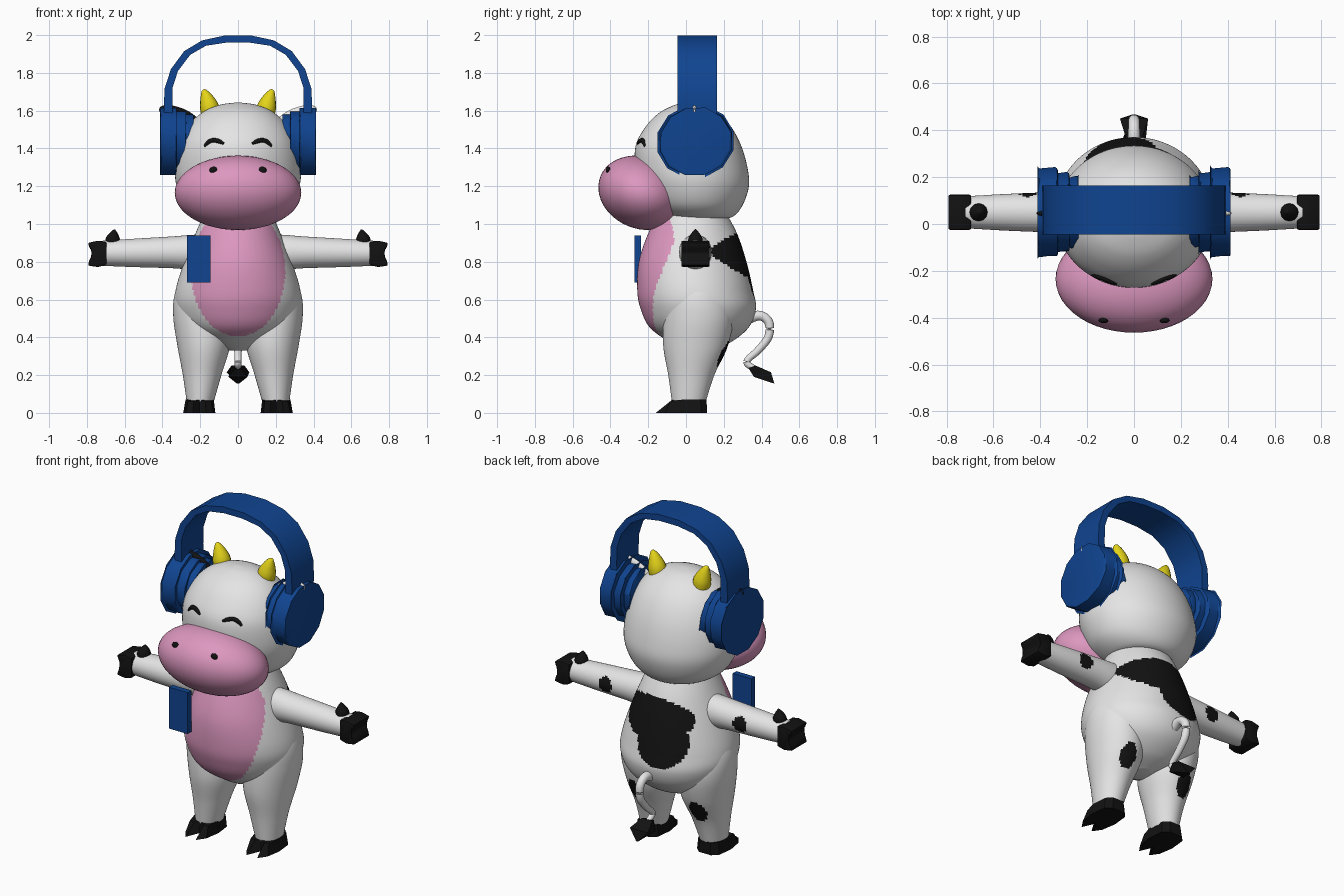
import bpy, bmesh, math
from mathutils import Vector, Matrix

if "Cube" in bpy.data.objects:
    bpy.data.objects.remove(bpy.data.objects["Cube"])


def material(name, rgb):
    m = bpy.data.materials.new(name)
    m.diffuse_color = (*rgb, 1)
    m.use_nodes = True
    m.node_tree.nodes["Principled BSDF"].inputs["Base Color"].default_value = m.diffuse_color
    return m


WHITE = material("white", (0.78, 0.78, 0.78))
BLACK = material("black", (0.006, 0.006, 0.006))
PINK = material("pink", (0.72, 0.31, 0.52))
BLUE = material("blue", (0.005, 0.058, 0.28))
YELLOW = material("yellow", (0.78, 0.66, 0.01))


def finish(name, bm, mats, rule=None, smooth=True, angle=40):
    bmesh.ops.recalc_face_normals(bm, faces=bm.faces)
    if rule:
        for f in bm.faces:
            f.material_index = rule(f.calc_center_median())
    me = bpy.data.meshes.new(name)
    bm.to_mesh(me)
    bm.free()
    ob = bpy.data.objects.new(name, me)
    bpy.context.collection.objects.link(ob)
    for m in mats:
        me.materials.append(m)
    if smooth:
        bpy.ops.object.select_all(action='DESELECT')
        ob.select_set(True)
        bpy.context.view_layer.objects.active = ob
        bpy.ops.object.shade_smooth_by_angle(angle=math.radians(angle))
    return ob


def catmull(rows, steps):
    out = []
    for i in range(len(rows) - 1):
        a, b, c, d = (rows[min(max(i + k, 0), len(rows) - 1)] for k in (-1, 0, 1, 2))
        for s in range(steps):
            t = s / steps
            out.append([0.5 * (2*q + (r-p)*t + (2*p-5*q+4*r-w)*t*t + (3*q-p-3*r+w)*t**3)
                        for p, q, r, w in zip(a, b, c, d)])
    return out + [list(rows[-1])]


def loft(name, rows, mats, rule=None, seg=64, steps=8, place=lambda u, v, t: (u, v, t)):
    """Rows are (t, centre u, centre v, radius u, radius v)."""
    bm = bmesh.new()
    rings = []
    for t, cu, cv, ru, rv in catmull(rows, steps):
        rings.append([bm.verts.new(place(cu + ru * math.cos(2*math.pi*k/seg),
                                         cv + rv * math.sin(2*math.pi*k/seg), t)) for k in range(seg)])
    for a, b in zip(rings, rings[1:]):
        for k in range(seg):
            j = (k + 1) % seg
            bm.faces.new((a[k], a[j], b[j], b[k]))
    bm.faces.new(rings[0])
    bm.faces.new(rings[-1])
    return finish(name, bm, mats, rule)


def prism(name, low, high, mats, bevel=0.0):
    """Solid between two outlines with matching points."""
    bm = bmesh.new()
    a = [bm.verts.new(p) for p in low]
    b = [bm.verts.new(p) for p in high]
    bm.faces.new(a)
    bm.faces.new(b)
    for k in range(len(a)):
        j = (k + 1) % len(a)
        bm.faces.new((a[k], a[j], b[j], b[k]))
    if bevel:
        bmesh.ops.bevel(bm, geom=bm.edges[:], offset=bevel, segments=2, affect='EDGES', profile=0.5)
    return finish(name, bm, mats, angle=35)


def ellipsoid(name, loc, size, mats, rot=(0, 0, 0), seg=48):
    bm = bmesh.new()
    bmesh.ops.create_uvsphere(bm, u_segments=seg, v_segments=seg // 2, radius=1)
    m = Matrix.Translation(loc)
    for ang, ax in zip(rot, 'XYZ'):
        m = m @ Matrix.Rotation(math.radians(ang), 4, ax)
    bm.transform(m @ Matrix.Diagonal((*size, 1)))
    return finish(name, bm, mats, angle=60)


def disc(name, x, r, x0, x1, bevel):
    """Twelve-sided drum lying along x."""
    bm = bmesh.new()
    bmesh.ops.create_cone(bm, cap_ends=True, segments=12, radius1=r, radius2=r, depth=abs(x1 - x0))
    bm.transform(Matrix.Translation(((x0 + x1) / 2, 0.05, 1.437)) @ Matrix.Rotation(math.pi/2, 4, 'Y')
                 @ Matrix.Rotation(math.pi/12, 4, 'Z') @ Matrix.Diagonal((0.95, 1.02, 1, 1)))
    rim = [e for e in bm.edges if abs(e.verts[0].co.x - e.verts[1].co.x) < 1e-4]
    bmesh.ops.bevel(bm, geom=rim, offset=bevel, segments=2, affect='EDGES', profile=0.5)
    return finish(name, bm, [BLUE], angle=35)


def tube(name, pts, mat, steps=8, seg=16):
    """Round tube in space; points are (x, y, z, radius)."""
    rows = catmull(pts, steps)
    bm = bmesh.new()
    rings = []
    for i, r in enumerate(rows):
        d = Vector(rows[min(i+1, len(rows)-1)][:3]) - Vector(rows[max(i-1, 0)][:3])
        q = d.to_track_quat('Z', 'Y')
        rings.append([bm.verts.new(Vector(r[:3]) + q @ Vector((math.cos(2*math.pi*k/seg) * r[3],
                      math.sin(2*math.pi*k/seg) * r[3], 0))) for k in range(seg)])
    for a, b in zip(rings, rings[1:]):
        for k in range(seg):
            bm.faces.new((a[k], a[(k+1) % seg], b[(k+1) % seg], b[k]))
    bm.faces.new(rings[0])
    bm.faces.new(rings[-1])
    return finish(name, bm, [mat], angle=60)


def inside(a, b, ca, cb, ra, rb):
    return ((a - ca) / ra) ** 2 + ((b - cb) / rb) ** 2 < 1


# Torso with pink belly and black back patch
def torso_rule(c):
    if c.y < 0.02 and inside(c.x, c.z, 0, 0.75, 0.25, 0.345):
        return 1
    if c.y > 0.08 and (inside(c.x, c.z, 0.02, 0.83, 0.23, 0.12) or inside(c.x, c.z, -0.06, 0.71, 0.15, 0.14)):
        return 2
    return 0


def fb(z, y0, y1, rx):
    return (z, 0, (y0 + y1) / 2, rx, (y1 - y0) / 2)


loft("torso", [fb(0.33, -0.01, 0.12, 0.05), fb(0.37, -0.08, 0.23, 0.17), fb(0.45, -0.19, 0.33, 0.28),
               fb(0.55, -0.24, 0.37, 0.33), fb(0.65, -0.258, 0.355, 0.33), fb(0.8, -0.25, 0.32, 0.285),
               fb(0.95, -0.2, 0.27, 0.225), fb(1.08, -0.13, 0.2, 0.17)],
     [WHITE, PINK, BLACK], torso_rule, seg=128, steps=12)

# Head
head = loft("head", [fb(1.025, -0.06, 0.18, 0.12), fb(1.04, -0.12, 0.25, 0.2), fb(1.1, -0.2, 0.3, 0.28),
                     fb(1.2, -0.25, 0.333, 0.325), fb(1.3, -0.27, 0.325, 0.333), fb(1.42, -0.265, 0.29, 0.312),
                     fb(1.52, -0.21, 0.235, 0.262), fb(1.59, -0.14, 0.165, 0.19), fb(1.63, -0.06, 0.09, 0.1),
                     fb(1.642, -0.005, 0.025, 0.02)], [WHITE])

# Muzzle and nostrils
muzzle = ellipsoid("muzzle", (0, -0.235, 1.165), (0.335, 0.235, 0.19), [PINK], rot=(-22, 0, 0))


def front_point(ob, x, z):
    hit, loc, _, _ = ob.ray_cast(Vector((x, -2, z)), Vector((0, 1, 0)))
    return loc


bpy.context.view_layer.update()
for s, side in ((1, "right"), (-1, "left")):
    p = front_point(muzzle, 0.13 * s, 1.285)
    ellipsoid(side + "_nostril", p, (0.021, 0.012, 0.019), [BLACK], seg=16)

    # Closed, arched eyes
    arc = []
    for dx, z in ((0.075, 1.425), (0.1, 1.437), (0.13, 1.443), (0.157, 1.432), (0.178, 1.41)):
        q = front_point(head, dx * s, z)
        arc.append((q.x, q.y, q.z, 0.006 if dx in (0.075, 0.178) else 0.012))
    tube(side + "_eye", arc, BLACK, steps=4, seg=8)

    # Horns
    tube(side + "_horn", [(0.14 * s, 0.06, 1.56, 0.048), (0.152 * s, 0.06, 1.62, 0.05),
                          (0.167 * s, 0.06, 1.67, 0.034), (0.18 * s, 0.06, 1.705, 0.014),
                          (0.183 * s, 0.06, 1.712, 0.003)], YELLOW)

    # Ears, mostly behind the headphones
    ellipsoid(side + "_ear", (0.31 * s, 0.045, 1.57), (0.115, 0.02, 0.045),
              [WHITE if s > 0 else BLACK], rot=(0, -22 * s, 0), seg=24)

    # Legs with a patch at the back
    def leg_rule(c, s=s):
        return int(c.y > 0.06 and inside(c.x, c.z, 0.205 * s, 0.31 if s > 0 else 0.28, 0.048, 0.068))
    loft(side + "_leg", [(0.06, 0.2*s, 0.015, 0.072, 0.09), (0.2, 0.19*s, 0.028, 0.102, 0.122),
                         (0.35, 0.182*s, 0.05, 0.138, 0.17), (0.5, 0.19*s, 0.065, 0.152, 0.185),
                         (0.62, 0.185*s, 0.06, 0.152, 0.17), (0.74, 0.18*s, 0.05, 0.11, 0.12)],
         [WHITE, BLACK], leg_rule, seg=80, steps=10)

    # Cloven foot
    base = [(0, -0.075), (0.035, -0.16), (0.07, -0.11), (0.085, -0.02), (0.075, 0.08), (0.04, 0.112)]
    base += [(-x, y) for x, y in reversed(base[1:])]
    prism(side + "_foot", [(0.205*s + x, y, 0) for x, y in base],
          [(0.203*s + x * 0.88, max(y, -0.085) * 0.97, 0.07 if y > -0.1 else 0.062) for x, y in base], [BLACK])

    # Arm with a patch at the back
    def arm_rule(c, s=s):
        return int(c.y > 0.06 and inside(c.x, c.z, 0.45 * s, 0.85, 0.045, 0.048))
    loft(side + "_arm", [(0.1, 0.05, 0.85, 0.085, 0.1), (0.25, 0.05, 0.85, 0.088, 0.092),
                         (0.35, 0.05, 0.85, 0.086, 0.084), (0.55, 0.05, 0.847, 0.078, 0.075),
                         (0.72, 0.05, 0.845, 0.068, 0.066)], [WHITE, BLACK], arm_rule, steps=14,
         place=lambda u, v, t, s=s: (t * s, u, v))

    # Cloven hand and thumb
    hand = [(0.695, 0.785), (0.74, 0.772), (0.795, 0.78), (0.785, 0.815), (0.765, 0.845),
            (0.785, 0.872), (0.795, 0.9), (0.74, 0.912), (0.695, 0.905)]
    prism(side + "_hand", [(x * s, -0.025, z) for x, z in hand], [(x * s, 0.125, z) for x, z in hand],
          [BLACK], bevel=0.008)
    tube(side + "_thumb", [(0.67*s, 0.05, 0.885, 0.034), (0.662*s, 0.05, 0.92, 0.038),
                           (0.657*s, 0.05, 0.95, 0.022), (0.654*s, 0.05, 0.972, 0.003)], BLACK, steps=4, seg=12)

    # Headphone cups
    disc(side + "_cup", s, 0.193, 0.325 * s, 0.413 * s, 0.012)
    disc(side + "_cup_collar", s, 0.172, 0.275 * s, 0.34 * s, 0.012)
    disc(side + "_ear_cushion", s, 0.155, 0.236 * s, 0.28 * s, 0.012)

# Headphone band
half = [(0.385, 1.5, 0.345), (0.393, 1.62, 0.348), (0.388, 1.72, 0.347), (0.355, 1.82, 0.318),
        (0.285, 1.915, 0.253), (0.19, 1.972, 0.17), (0.07, 1.998, 0.06)]
bm = bmesh.new()
rows = []
for s, pts in ((1, half), (-1, half[::-1])):
    for xo, z, xi in pts:
        drop = 0.042 * (1 - xo / 0.393) ** 0.6 if z > 1.75 else 0
        rows.append([bm.verts.new(p) for p in ((xo*s, -0.045, z), (xo*s, 0.165, z),
                                               (xi*s, 0.165, z - drop), (xi*s, -0.045, z - drop))])
for a, b in zip(rows, rows[1:]):
    for k in range(4):
        bm.faces.new((a[k], a[(k+1) % 4], b[(k+1) % 4], b[k]))
bm.faces.new(rows[0])
bm.faces.new(rows[-1])
finish("headphone_band", bm, [BLUE], angle=35)

# Player on the chest
bm = bmesh.new()
bmesh.ops.create_cube(bm, size=1)
bm.transform(Matrix.Translation((-0.208, -0.255, 0.815)) @ Matrix.Diagonal((0.125, 0.035, 0.25, 1)))
finish("music_player", bm, [BLUE], smooth=False)

# Curled tail and its tuft
tube("tail", [(0, 0.28, 0.47, 0.04), (0, 0.34, 0.505, 0.03), (0, 0.4, 0.513, 0.025), (0, 0.44, 0.475, 0.024),
              (0, 0.435, 0.4, 0.022), (0, 0.38, 0.33, 0.02), (0, 0.33, 0.285, 0.018), (0, 0.325, 0.26, 0.018),
              (0, 0.37, 0.23, 0.016)], WHITE)
side = [(0.33, 0.238, 0.015), (0.37, 0.25, 0.035), (0.45, 0.215, 0.06), (0.468, 0.155, 0.006), (0.36, 0.19, 0.05)]
prism("tail_tuft", [(-w, y, z) for y, z, w in side], [(w, y, z) for y, z, w in side], [BLACK])
